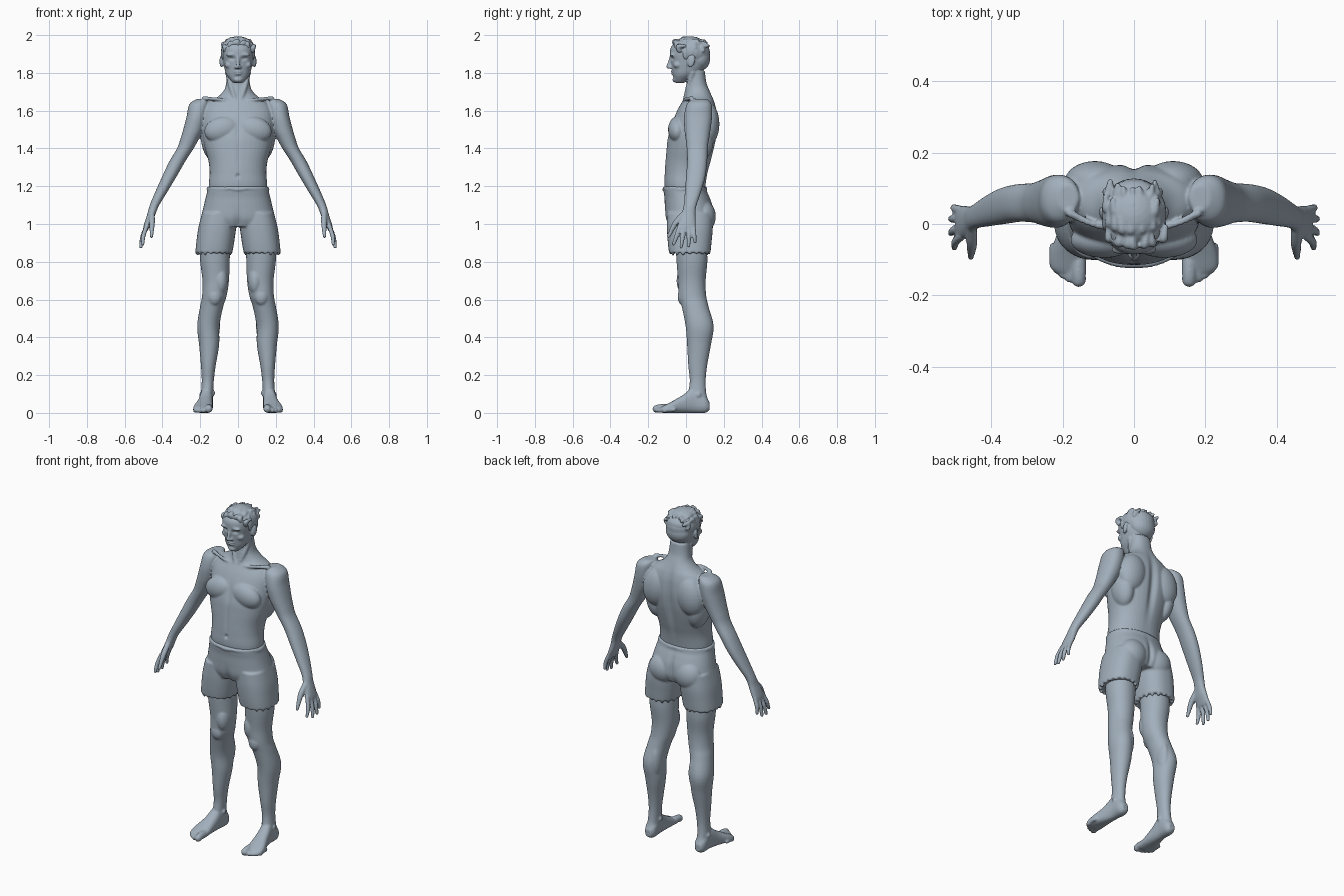
import bpy, bmesh, math, random
from mathutils import Vector, Matrix

random.seed(4)
mat = bpy.data.materials.new("blue_grey_clay")
mat.diffuse_color = (0.36, 0.43, 0.50, 1)


def spline(rows, steps=5):
    """Smooth (Catmull-Rom) interpolation of table rows."""
    out = []
    for i in range(len(rows) - 1):
        p = [rows[max(i - 1, 0)], rows[i], rows[i + 1], rows[min(i + 2, len(rows) - 1)]]
        for s in range(steps):
            t = s / steps
            out.append([0.5 * (2 * b + (c - a) * t + (2 * a - 5 * b + 4 * c - d) * t * t
                               + (3 * b - a - 3 * c + d) * t ** 3) for a, b, c, d in zip(*p)])
    return out + [list(rows[-1])]


def loft(bm, rows, power=2.2, along_y=False, n=40):
    """Rows: (height, centre x, half width, low depth, high depth)."""
    rings = []
    for h, cx, rx, lo, hi in spline(rows):
        ring = []
        for k in range(n):
            a = 2 * math.pi * k / n
            c, s = math.cos(a), math.sin(a)
            x = cx + rx * math.copysign(abs(c) ** (2 / power), c)
            d = (lo + hi) / 2 + (hi - lo) / 2 * math.copysign(abs(s) ** (2 / power), s)
            ring.append(bm.verts.new((x, h, d) if along_y else (x, d, h)))
        rings.append(ring)
    for a, b in zip(rings, rings[1:]):
        for k in range(n):
            bm.faces.new((a[k], a[(k + 1) % n], b[(k + 1) % n], b[k]))
    bm.faces.new(rings[0])
    bm.faces.new(rings[-1])


def blob(bm, loc, rad, rot=(0, 0, 0)):
    m = Matrix.Translation(loc)
    for ax, r in zip("XYZ", rot):
        m = m @ Matrix.Rotation(r, 4, ax)
    bmesh.ops.create_uvsphere(bm, u_segments=24, v_segments=16, radius=1,
                              matrix=m @ Matrix.Diagonal((*rad, 1)))


def tube(bm, pts, steps=6):
    """Points: (x, y, z, radius)."""
    for x, y, z, r in spline(pts, steps):
        bmesh.ops.create_icosphere(bm, subdivisions=2, radius=r, matrix=Matrix.Translation((x, y, z)))


def finish(name, mid, side, voxel, smooth, pushes=()):
    """Mirror the side parts, fuse everything into one skin, then sculpt it."""
    me = bpy.data.meshes.new(name + "_parts")
    side.to_mesh(me)
    mid.from_mesh(me)
    me.transform(Matrix.Scale(-1, 4, (1, 0, 0)))
    me.flip_normals()
    mid.from_mesh(me)
    bmesh.ops.recalc_face_normals(mid, faces=mid.faces[:])
    base = bpy.data.meshes.new(name)
    mid.to_mesh(base)
    ob = bpy.data.objects.new(name, base)
    bpy.context.collection.objects.link(ob)
    r = ob.modifiers.new("fuse", "REMESH")
    r.mode, r.voxel_size = "VOXEL", voxel
    s = ob.modifiers.new("soften", "SMOOTH")
    s.factor, s.iterations = 0.5, smooth
    dg = bpy.context.evaluated_depsgraph_get()
    skin = bpy.data.meshes.new_from_object(ob.evaluated_get(dg))
    ob.modifiers.clear()
    ob.data = skin
    for v in skin.vertices:
        p = v.co.copy()
        p.x = abs(p.x)
        for loc, rad, dy in pushes:
            e = sum(((a - b) / c) ** 2 for a, b, c in zip(p, loc, rad))
            if e < 6:
                v.co.y += dy * math.exp(-e)
    skin.materials.clear()
    skin.materials.append(mat)
    for f in skin.polygons:
        f.use_smooth = True
    return ob


# ---------- body ----------
mid, side = bmesh.new(), bmesh.new()
# torso and neck
loft(mid, [(z, 0, w, a, b) for z, w, a, b in (
    (1.13, .15, -.095, .095), (1.20, .155, -.114, .103), (1.27, .15, -.113, .115),
    (1.33, .156, -.109, .132), (1.40, .175, -.103, .150), (1.46, .186, -.096, .162),
    (1.53, .190, -.076, .168), (1.60, .185, -.047, .163), (1.645, .155, -.022, .152),
    (1.675, .105, -.006, .14), (1.71, .073, .0, .124), (1.75, .062, .005, .108),
    (1.81, .058, .0, .10))])
blob(side, (.085, -.045, 1.50), (.095, .050, .068), (0, .25, 0))      # chest muscle
blob(side, (.11, .115, 1.53), (.085, .062, .115), (0, -.2, 0))       # shoulder blade
blob(side, (.14, .07, 1.44), (.055, .075, .11), (0, .15, 0))         # side back muscle
tube(side, [(.02, -.006, 1.645, .010), (.10, -.005, 1.66, .010), (.18, .03, 1.665, .012)])  # collarbone
tube(side, [(.055, .035, 1.80, .014), (.035, .01, 1.72, .014), (.012, -.008, 1.65, .011)])  # neck cord
# skull and face
loft(mid, [(z, 0, w, a, b) for z, w, a, b in (
    (1.747, .025, -.055, -.01), (1.762, .040, -.062, .01), (1.79, .061, -.069, .05),
    (1.82, .071, -.074, .095), (1.86, .079, -.079, .118), (1.90, .084, -.085, .124),
    (1.94, .081, -.078, .12), (1.97, .055, -.04, .09))], 2.3)
tube(mid, [(0, -.078, 1.888, .009), (0, -.088, 1.855, .009), (0, -.093, 1.833, .012)])  # nose
blob(side, (.010, -.083, 1.829), (.010, .012, .008))                 # nostril
blob(mid, (0, -.068, 1.806), (.024, .014, .006))                     # upper lip
blob(mid, (0, -.066, 1.795), (.021, .014, .007))                     # lower lip
blob(mid, (0, -.057, 1.764), (.024, .015, .014))                     # chin
blob(side, (.034, -.072, 1.897), (.030, .014, .009), (0, .1, 0))     # brow
blob(side, (.048, -.045, 1.842), (.024, .022, .018))                 # cheekbone
blob(side, (.087, .028, 1.862), (.010, .020, .034), (-.2, 0, -.3))   # ear
# arm
loft(side, [(1.663, .185, .03, .04, .11), (1.635, .205, .052, .005, .135), (1.57, .218, .054, -.010, .138),
            (1.50, .236, .054, -.008, .130), (1.45, .256, .049, -.002, .122), (1.40, .279, .044, .004, .115),
            (1.33, .322, .042, .006, .112), (1.25, .364, .038, .0, .102), (1.17, .406, .032, -.006, .080),
            (1.10, .442, .025, -.012, .056), (1.06, .456, .022, -.022, .050), (1.02, .470, .021, -.036, .051),
            (.985, .484, .017, -.042, .051), (.965, .490, .012, -.038, .047)])
# fingers and thumb
for y0, y1, x1, z1 in ((-.034, -.066, .504, .893), (-.010, -.026, .514, .878),
                       (.016, .014, .514, .883), (.039, .048, .506, .905)):
    tube(side, [(.483, y0, .99, .0125), ((.488 + x1) / 2 + .005, (y0 + y1) / 2, (.98 + z1) / 2, .0125),
                (x1, y1, z1, .0095)], 7)
tube(side, [(.456, -.01, 1.055, .016), (.455, -.055, 1.005, .016), (.458, -.092, .935, .010)], 8)
# leg
loft(side, [(.885, .122, .080, -.055, .110), (.80, .122, .078, -.050, .113), (.70, .118, .070, -.042, .104),
            (.62, .125, .065, -.038, .107), (.56, .140, .061, -.022, .120), (.46, .157, .059, -.002, .146),
            (.36, .153, .053, .006, .132), (.25, .157, .039, .012, .112), (.17, .160, .032, .020, .104),
            (.10, .164, .032, .012, .108), (.05, .165, .033, .015, .122), (.012, .165, .026, .03, .115)], 2.1)
blob(side, (.124, -.018, .615), (.036, .026, .045))                  # kneecap
blob(side, (.092, -.005, .70), (.038, .045, .075))                   # inner thigh muscle
blob(side, (.125, .092, .47), (.030, .045, .10))                     # inner calf
blob(side, (.133, .055, .105), (.012, .016, .016))                   # inner ankle
blob(side, (.194, .065, .095), (.011, .016, .016))                   # outer ankle
# foot and toes
loft(side, [(.125, .165, .018, .015, .055), (.10, .165, .033, .0, .09), (.04, .167, .034, .0, .13),
            (-.02, .174, .040, .0, .092), (-.08, .184, .050, .0, .058), (-.12, .186, .049, .0, .038),
            (-.135, .182, .040, .004, .03)], 2.4, True)
for x, y, r in ((.155, -.157, .021), (.181, -.152, .0135), (.199, -.142, .0125),
                (.214, -.130, .012), (.227, -.113, .0115)):
    tube(side, [(x, y + .05, r + .006, r), (x, y + .02, r + .005, r), (x, y, r, r)], 4)
finish("body", mid, side, .0052, 4, [
    ((0, .17, 1.45), (.022, .05, .20), -.017),        # spine groove
    ((0, -.085, 1.50), (.014, .04, .06), .006),       # chest cleft
    ((0, -.115, 1.255), (.009, .03, .010), .010),     # navel
    ((0, -.11, 1.36), (.008, .03, .09), .004),        # belly line
    ((.032, -.08, 1.876), (.016, .03, .009), .010),   # eye socket
    ((.0, -.08, 1.801), (.022, .02, .003), .004)])    # mouth line

# ---------- shorts ----------
mid, side = bmesh.new(), bmesh.new()
loft(mid, [(z, 0, w, a, b) for z, w, a, b in (
    (.985, .190, -.088, .125), (1.03, .196, -.107, .146), (1.09, .183, -.112, .143),
    (1.14, .171, -.114, .126), (1.17, .164, -.118, .113), (1.198, .160, -.120, .109))], 2.3)
loft(side, [(.848, .128, .098, -.090, .130), (.90, .121, .1, -.096, .135), (.98, .110, .1, -.101, .142),
            (1.06, .098, .092, -.100, .140)], 2.4)
blob(side, (.085, .09, 1.04), (.085, .068, .085))                    # buttock
tube(mid, [(.162 * math.cos(a), -.006 + .115 * math.sin(a), 1.185 + .003 * math.sin(9 * a), .006)
           for a in [math.pi * k / 12 for k in range(25)]], 5)       # gathered waistband
for k in range(18):                                                  # hem ruffles
    a = 2 * math.pi * k / 18
    x, y = .128 + .091 * math.cos(a), .02 + .103 * math.sin(a)
    tube(side, [(x - .004 * math.cos(a), y - .005 * math.sin(a), .90, .006),
                (x, y, .85 - random.uniform(0, .012), .008)], 6)
finish("shorts", mid, side, .0055, 4, [
    ((0, .16, 1.05), (.014, .06, .09), -.014),        # seat cleft
    ((0, -.10, .99), (.018, .04, .06), .010)])        # front crease

# ---------- hair ----------
mid, side = bmesh.new(), bmesh.new()
blob(mid, (0, .032, 1.912), (.091, .098, .080), (-.35, 0, 0))        # cap
blob(mid, (0, .07, 1.875), (.076, .058, .065))                       # nape
blob(side, (.078, .0, 1.905), (.012, .018, .035))                    # sideburn
for row in range(4):                                                 # swept tufts
    for k in range(7):
        u = (k - 3) / 3
        x = .072 * u + random.uniform(-.006, .006)
        y = -.056 + .042 * row + .02 * u * u
        z = 1.975 - .028 * u * u - (.012 if row in (0, 3) else 0)
        r = random.uniform(.011, .015)
        d = random.uniform(-.015, .015)
        tube(mid, [(x, y, z - .016, r), (x + d / 2, y - .004, z + .004, r), (x + d, y + .028, z + .008, r * .6)], 5)
finish("hair", mid, side, .0045, 2)
